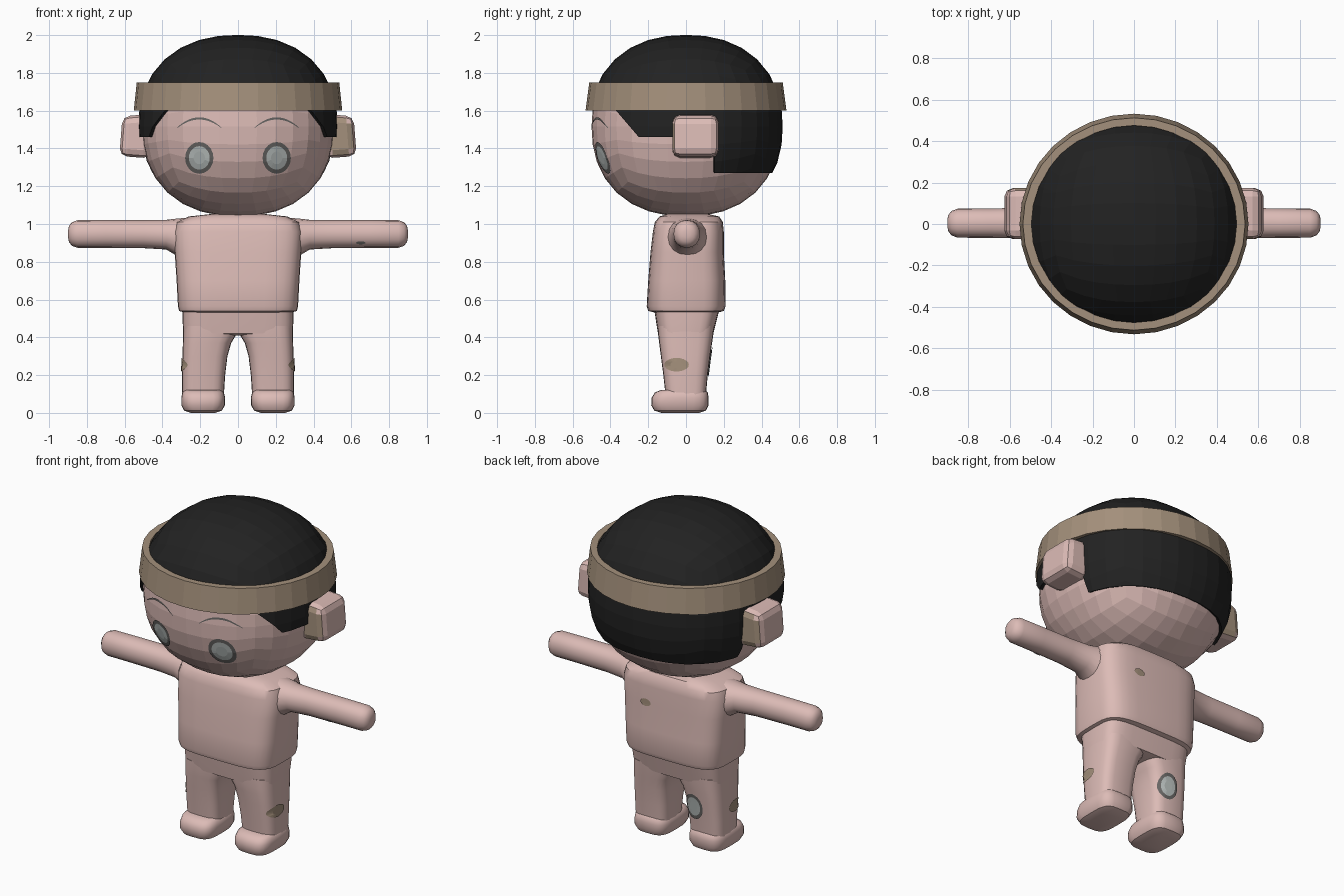
import bpy, bmesh, math
from mathutils import Vector
from mathutils.bvhtree import BVHTree

if "Cube" in bpy.data.objects:
    bpy.data.objects.remove(bpy.data.objects["Cube"])


def material(name, rgb):
    m = bpy.data.materials.new(name)
    m.diffuse_color = (*rgb, 1)
    m.use_nodes = True
    m.node_tree.nodes["Principled BSDF"].inputs["Base Color"].default_value = m.diffuse_color
    return m


SKIN = material("skin pink", (0.72, 0.50, 0.47))
HAIR = material("hair black", (0.016, 0.016, 0.016))
TAN = material("band tan", (0.37, 0.28, 0.20))
GRAY = material("line gray", (0.14, 0.135, 0.13))
PALE = material("eye pale", (0.50, 0.54, 0.53))


def finish(name, bm, mats, smooth=None):
    bmesh.ops.recalc_face_normals(bm, faces=bm.faces[:])
    me = bpy.data.meshes.new(name)
    bm.to_mesh(me)
    bm.free()
    ob = bpy.data.objects.new(name, me)
    bpy.context.collection.objects.link(ob)
    for m in mats:
        me.materials.append(m)
    if smooth:
        bpy.ops.object.select_all(action='DESELECT')
        ob.select_set(True)
        bpy.context.view_layer.objects.active = ob
        bpy.ops.object.shade_smooth_by_angle(angle=math.radians(smooth))
    return ob


def superpoint(t, e):
    c, s = math.cos(t), math.sin(t)
    return math.copysign(abs(c) ** (2 / e), c), math.copysign(abs(s) ** (2 / e), s)


def loft(name, sections, to_world, n=24, e=3.0, smooth=40):
    """Skin superellipse sections (pos, u_min, u_max, v_min, v_max)."""
    bm = bmesh.new()
    rings = []
    for pos, u0, u1, v0, v1 in sections:
        ring = []
        for i in range(n):
            a, b = superpoint(2 * math.pi * i / n, e)
            ring.append(bm.verts.new(to_world(pos, (u0 + u1 + a * (u1 - u0)) / 2,
                                              (v0 + v1 + b * (v1 - v0)) / 2)))
        rings.append(ring)
    for r, q in zip(rings, rings[1:]):
        for i in range(n):
            j = (i + 1) % n
            bm.faces.new((r[i], r[j], q[j], q[i]))
    bm.faces.new(rings[0])
    bm.faces.new(rings[-1])
    return finish(name, bm, [SKIN], smooth)


def round_box(radii, center, e=2.25, cuts=7):
    """Cube grid pushed out to a slightly boxy ellipsoid."""
    bm = bmesh.new()
    bmesh.ops.create_cube(bm, size=2)
    bmesh.ops.subdivide_edges(bm, edges=bm.edges[:], cuts=cuts, use_grid_fill=True)
    for v in bm.verts:
        p = Vector([math.tan(c * math.pi / 4) for c in v.co])
        p /= sum(abs(c) ** e for c in p) ** (1 / e)
        v.co = Vector([c + r * k for c, r, k in zip(center, radii, p)])
    return bm


# Head
CENTER = (0, 0, 1.515)
head = finish("head", round_box((0.508, 0.50, 0.475), CENTER), [SKIN])

# Hair shell, cut to the hairline
bm = round_box((0.528, 0.512, 0.486), CENTER)
for co, no in (((0, 0, 1.27), (0, 0, 1)), ((0, 0, 1.46), (0, 0, 1)), ((0, 0, 1.62), (0, 0, 1)),
               ((0, 0.15, 0), (0, 1, 0)), ((0, -0.37, 1.6), (0, 0.14, 0.12))):
    bmesh.ops.bisect_plane(bm, geom=bm.verts[:] + bm.edges[:] + bm.faces[:],
                           plane_co=co, plane_no=no)


def has_hair(c):
    side = c.z > 1.46 and 0.14 * (c.y + 0.37) + 0.12 * (c.z - 1.6) > 0
    return c.z > 1.62 or side or (c.y > 0.15 and c.z > 1.27)


bald = [f for f in bm.faces if not has_hair(f.calc_center_median())]
bmesh.ops.delete(bm, geom=bald, context='FACES')
hair = finish("hair", bm, [HAIR])
mod = hair.modifiers.new("thickness", 'SOLIDIFY')
mod.thickness, mod.offset = 0.025, -1

# Headband
bm = bmesh.new()
profile = ((0.552, 0.532, 1.60), (0.536, 0.512, 1.75), (0.495, 0.475, 1.75), (0.495, 0.475, 1.60))
N = 32
rings = [[bm.verts.new((rx * math.cos(2 * math.pi * i / N), ry * math.sin(2 * math.pi * i / N), z))
          for i in range(N)] for rx, ry, z in profile]
for k in range(4):
    a, b = rings[k], rings[(k + 1) % 4]
    for i in range(N):
        j = (i + 1) % N
        bm.faces.new((a[i], a[j], b[j], b[i]))
finish("headband", bm, [TAN])

# Torso
upright = lambda z, x, y: (x, y, z)
torso = loft("torso", [(0.53, -.28, .28, -.16, .165), (0.54, -.312, .312, -.20, .20),
                       (0.565, -.318, .318, -.208, .21), (0.70, -.325, .325, -.20, .208),
                       (0.85, -.335, .335, -.188, .20), (0.96, -.34, .34, -.175, .20),
                       (1.01, -.325, .325, -.165, .195), (1.04, -.26, .26, -.14, .175),
                       (1.052, -.15, .15, -.10, .12)], upright, n=32, e=4)
loft("hips", [(0.41, -.02, .02, -.10, .10), (0.42, -.29, .29, -.148, .145),
              (0.48, -.293, .293, -.158, .16), (0.56, -.293, .293, -.17, .18)], upright, n=32, e=4.5)

# Limbs, feet and ears on both sides
legs = {}
for side, s in (("left", -1), ("right", 1)):
    place = lambda z, x, y: (s * x, y, z)
    legs[side] = loft(side + "_leg", [(0.09, .075, .295, -.108, .105), (0.20, .068, .296, -.12, .115),
                                      (0.30, .056, .294, -.133, .128), (0.37, .036, .292, -.142, .138),
                                      (0.41, .012, .291, -.147, .144), (0.46, 0, .29, -.15, .15)],
                      place, e=3.6)
    loft(side + "_foot", [(0.0, .12, .25, -.13, .07), (0.012, .085, .285, -.168, .105),
                          (0.04, .07, .30, -.184, .12), (0.08, .068, .30, -.182, .12),
                          (0.108, .075, .295, -.165, .115), (0.122, .09, .28, -.13, .10)],
         place, e=3.6)
    along = lambda x, y, z: (s * x, y, z)
    arm = loft(side + "_arm", [(0.25, -.11, .13, .78, 1.035), (0.33, -.095, .11, .835, 1.028),
                               (0.38, -.08, .09, .865, 1.022), (0.50, -.07, .078, .872, 1.021),
                               (0.70, -.067, .075, .874, 1.021), (0.85, -.066, .074, .874, 1.02),
                               (0.88, -.055, .063, .885, 1.009), (0.895, -.036, .044, .905, .99),
                               (0.90, -.015, .023, .93, .965)], along, n=16, e=2.2)

    # Ear block, with a tan front face
    bm = bmesh.new()
    bmesh.ops.create_cube(bm, size=1)
    for v in bm.verts:
        top, out = v.co.z > 0, v.co.x > 0
        v.co = Vector((s * ((0.612 if top else 0.628) if out else 0.46), 0.05 + v.co.y * 0.245,
                       1.465 + v.co.z * (0.21 if out else 0.235)))
    bmesh.ops.recalc_face_normals(bm, faces=bm.faces[:])
    bmesh.ops.bevel(bm, geom=bm.edges[:], offset=0.04, segments=2, profile=0.5, affect='EDGES')
    for f in bm.faces:
        f.normal_update()
        if f.normal.y < -0.9:
            f.material_index = 1
    finish(side + "_ear", bm, [SKIN, TAN])


def tree(ob):
    bm = bmesh.new()
    bm.from_mesh(ob.data)
    t = BVHTree.FromBMesh(bm)
    bm.free()
    return t


def decal(name, target, center, direction, rows, mats, closed=True):
    """Project rows of (u, v) points on a surface; one material per strip."""
    hit, d = tree(target), Vector(direction)
    u_axis = d.cross(Vector((0, 0, 1)))
    bm = bmesh.new()
    grid = []
    for row in rows:
        line = []
        for u, v in row:
            start = Vector(center) + u_axis * u + Vector((0, 0, v)) - d * 0.3
            p = hit.ray_cast(start, d)[0]
            line.append(bm.verts.new((p if p else start + d * 0.3) - d * 0.006))
        grid.append(line)
    for k, (a, b) in enumerate(zip(grid, grid[1:])):
        for i in range(len(a) if closed else len(a) - 1):
            j = (i + 1) % len(a)
            bm.faces.new((a[i], a[j], b[j], b[i])).material_index = k
    if closed:
        bm.faces.new(grid[-1]).material_index = len(mats) - 1
    bm.normal_update()
    if sum(f.normal.dot(d) for f in bm.faces) > 0:
        bmesh.ops.reverse_faces(bm, faces=bm.faces[:])
    me = bpy.data.meshes.new(name)
    bm.to_mesh(me)
    bm.free()
    for m in mats:
        me.materials.append(m)
    bpy.context.collection.objects.link(bpy.data.objects.new(name, me))


def ovals(w, h, scales):
    return [[(w * k * math.cos(i * math.pi / 10), h * k * math.sin(i * math.pi / 10))
             for i in range(20)] for k in scales]


def arch(w, h, t):
    pts = [i / 6 - 1 for i in range(13)]
    return [[(w * p, h * (1 - p * p) + k * (1 - 0.7 * p * p)) for p in pts] for k in (0, t)]


EYE = ovals(0.075, 0.084, (1, 0.74, 0.4))
# Face
for side, s in (("left", -1), ("right", 1)):
    decal(side + "_eye", head, (s * 0.205, -0.45, 1.35), (0, 1, 0), EYE, [GRAY, PALE, PALE])
    decal(side + "_eyebrow", head, (s * 0.205, -0.45, 1.507), (0, 1, 0),
          arch(0.118, 0.046, 0.012), [GRAY], closed=False)
    # Patch on the outer leg
    decal(side + "_leg_patch", legs[side], (s * 0.29, -0.05, 0.255), (-s, 0, 0),
          ovals(0.065, 0.036, (1, 0.5)), [TAN, TAN])

# Painted marks on the back of the leg, the back and the arm
decal("leg_ring_mark", legs["left"], (-0.14, 0.13, 0.27), (0, -1, 0),
      ovals(0.062, 0.078, (1, 0.74, 0.4)), [GRAY, PALE, PALE])
decal("back_patch", torso, (0.13, 0.2, 0.86), (0, -1, 0), ovals(0.035, 0.022, (1, 0.5)), [TAN, TAN])
decal("arm_mark", arm, (0.65, -0.06, 0.90), (0, 1, 0), ovals(0.025, 0.008, (1, 0.5)), [GRAY, GRAY])
